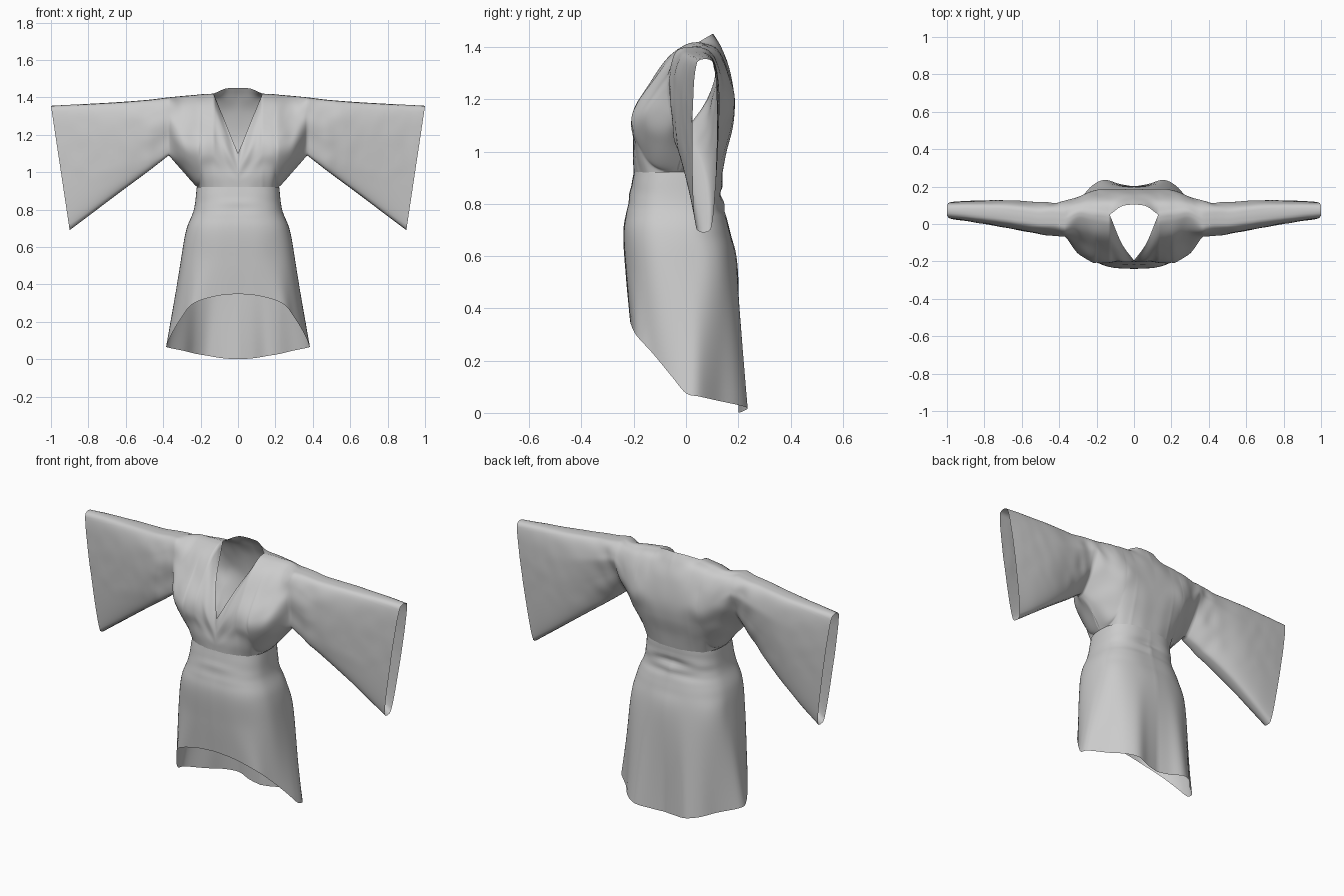
import bpy, bmesh, math
from mathutils import Vector, noise

if "Cube" in bpy.data.objects:
    bpy.data.objects.remove(bpy.data.objects["Cube"])


def spline(pts, n):
    """Catmull-Rom through pts, n samples per segment."""
    p = [2 * pts[0] - pts[1]] + list(pts) + [2 * pts[-1] - pts[-2]]
    out = []
    for i in range(1, len(p) - 2):
        a, b, c, d = p[i - 1:i + 3]
        for k in range(n):
            t = k / n
            out.append(0.5 * (2 * b + (c - a) * t + (2 * a - 5 * b + 4 * c - d) * t * t
                              + (3 * b - a - 3 * c + d) * t ** 3))
    return out + [pts[-1].copy()]


def resample(pts, n):
    """Smooth a profile and space n + 1 points evenly along it."""
    s = spline(pts, 12)
    acc = [0.0]
    for a, b in zip(s, s[1:]):
        acc.append(acc[-1] + (b - a).length)
    out, j = [], 0
    for k in range(n + 1):
        d = acc[-1] * k / n
        while j < len(s) - 2 and acc[j + 1] < d:
            j += 1
        f = (d - acc[j]) / max(acc[j + 1] - acc[j], 1e-9)
        out.append(s[j].lerp(s[j + 1], min(f, 1)))
    return out


def loft(bm, sections, n):
    """Skin a smooth sheet across sections with equal point counts."""
    lines = [spline(list(col), n) for col in zip(*sections)]
    grid = [[bm.verts.new(p) for p in line] for line in lines]
    for r0, r1 in zip(grid, grid[1:]):
        for i in range(len(r0) - 1):
            bm.faces.new((r0[i], r0[i + 1], r1[i + 1], r1[i]))


def finish(name, bm, wrinkle):
    for v in bm.verts:
        v.co.y += wrinkle(v.co)
        if abs(v.co.x) < 0.002:
            v.co.x = 0
    bmesh.ops.remove_doubles(bm, verts=bm.verts, dist=0.0005)
    bmesh.ops.recalc_face_normals(bm, faces=bm.faces)
    me = bpy.data.meshes.new(name)
    bm.to_mesh(me)
    bm.free()
    for f in me.polygons:
        f.use_smooth = True
    ob = bpy.data.objects.new(name, me)
    bpy.context.collection.objects.link(ob)
    m = ob.modifiers.new("mirror", 'MIRROR')
    m.use_clip = True
    m.merge_threshold = 0.001


# Bodice side profiles (y, z) from waist to neckline or shoulder, keyed by x
front = {
    0: [(-.2, .92), (-.203, .98), (-.198, 1.04), (-.195, 1.1)],
    .065: [(-.198, .92), (-.202, .98), (-.198, 1.04), (-.2, 1.12), (-.165, 1.19), (-.105, 1.26)],
    .13: [(-.183, .92), (-.195, .98), (-.198, 1.04), (-.208, 1.1), (-.195, 1.17), (-.14, 1.26),
          (-.07, 1.36), (0, 1.41), (.05, 1.42)],
    .19: [(-.141, .92), (-.168, .97), (-.188, 1.03), (-.208, 1.1), (-.196, 1.17), (-.135, 1.26),
          (-.06, 1.36), (.01, 1.405), (.06, 1.417)],
    .22: [(-.03, .922), (-.11, .945), (-.158, 1.0), (-.205, 1.1), (-.194, 1.17), (-.125, 1.27),
          (-.055, 1.36), (.02, 1.405), (.065, 1.414)],
    .30: [(-.01, 1.01), (-.09, 1.04), (-.145, 1.1), (-.15, 1.17), (-.08, 1.28), (-.03, 1.36),
          (.03, 1.4), (.07, 1.407)],
}
back = {
    0: [(.14, .92), (.155, 1.0), (.18, 1.1), (.186, 1.2), (.165, 1.32), (.135, 1.4), (.105, 1.45)],
    .065: [(.138, .92), (.155, 1.0), (.18, 1.1), (.186, 1.2), (.165, 1.32), (.127, 1.4), (.095, 1.447)],
    .13: [(.123, .92), (.146, 1.0), (.175, 1.1), (.186, 1.2), (.165, 1.3), (.12, 1.395), (.05, 1.42)],
    .19: [(.081, .92), (.12, 1.0), (.16, 1.1), (.184, 1.2), (.163, 1.3), (.122, 1.39), (.06, 1.417)],
    .22: [(-.03, .922), (.05, .945), (.095, 1.0), (.146, 1.1), (.177, 1.2), (.16, 1.3), (.122, 1.385), (.065, 1.414)],
    .30: [(-.01, 1.01), (.04, 1.04), (.085, 1.1), (.135, 1.2), (.14, 1.3), (.115, 1.375), (.07, 1.407)],
}
# Sleeve stations: x, bottom z, top z, front y, back y, back y at the low edge
sleeve = [(.37, 1.09, 1.4, -.065, .125, .03), (.5, 1.005, 1.385, -.055, .12, .07),
          (.68, .893, 1.372, -.025, .13, .105), (.85, .785, 1.363, .003, .128, .115),
          (1, .69, 1.355, .025, .12, .11)]


def sleeve_profile(st, side):
    """Half of a flattened oval, leaning inward toward the low cuff corner."""
    x, z0, z1, yf, y_top, y_low = st
    lean = 0.1 * (x - .37) / .63
    power = .55 - .17 * (x - .37) / .63
    out = []
    for k in range(17):
        a = math.pi * (k / 16 - 0.5)
        s, c = math.sin(a), max(math.cos(a), 0)
        z = (z0 + z1) / 2 + (z1 - z0) / 2 * math.copysign(abs(s) ** 0.9, s)
        yb = y_low + (y_top - y_low) * min(1, 1.45 * (z - z0) / (z1 - z0))
        y = (yf + yb) / 2 + side * (yb - yf) / 2 * (c if c > 1e-6 else 0) ** power
        out.append(Vector((x - lean * (z1 - z) / (z1 - z0), y, z)))
    return out


# Bodice and wide sleeves, with breaks at the neck corner and the armpit
bm = bmesh.new()
for table, side in ((front, -1), (back, 1)):
    secs = [[Vector((x, y, z)) for y, z in pts] for x, pts in table.items()]
    secs += [sleeve_profile(s, side) for s in sleeve]
    secs = [resample(s, 44) for s in secs]
    for i, j in ((0, 3), (2, 7), (6, 11)):
        loft(bm, secs[i:j], 8)


def bodice_wrinkle(p):
    arm = math.exp(-((p.x - .38) / .14) ** 2)
    fold = noise.noise(Vector((p.x * 14 - p.z * 6, p.y * 5, p.z * 9 + p.x * 5)))
    return fold * (0.002 + 0.009 * arm) * min(1, abs(p.x) * 5) * min(1, max(0, p.z - .92) * 10)


finish("bodice_and_sleeves", bm, bodice_wrinkle)


def waist_ring(z, w, yf, yb):
    """Half ring from the back centre round to the front centre."""
    out = []
    for k in range(13):
        a = math.pi * k / 12
        s, c = max(math.sin(a), 0), math.cos(a)
        y = (yf + yb) / 2 + (yb - yf) / 2 * math.copysign(abs(c) ** 0.75, c)
        out.append(Vector(((w * s ** 0.75) if s > 1e-6 else 0, y, z)))
    return out


# Flared skirt, short in front and long behind
hem = [(0, .2, 0), (.08, .215, .005), (.16, .236, .018), (.23, .2, .03), (.29, .13, .045),
       (.375, .05, .063), (.38, 0, .075), (.352, -.055, .14), (.3, -.125, .225), (.24, -.19, .297),
       (.12, -.21, .337), (0, -.214, .35)]
rings = [waist_ring(.922, .22, -.2, .14), waist_ring(.8, .236, -.222, .142),
         waist_ring(.69, .277, -.24, .17),
         waist_ring(.52, .307, -.23, .2), [Vector(p) for p in hem]]
bm = bmesh.new()
loft(bm, [resample(r, 60) for r in rings], 10)


def skirt_wrinkle(p):
    waist = math.exp(-((p.z - .82) / .06) ** 2) * (1 if p.y > 0 else .3)
    return noise.noise(Vector((p.x * 5, 3, p.z * 22))) * 0.018 * waist


finish("skirt", bm, skirt_wrinkle)
